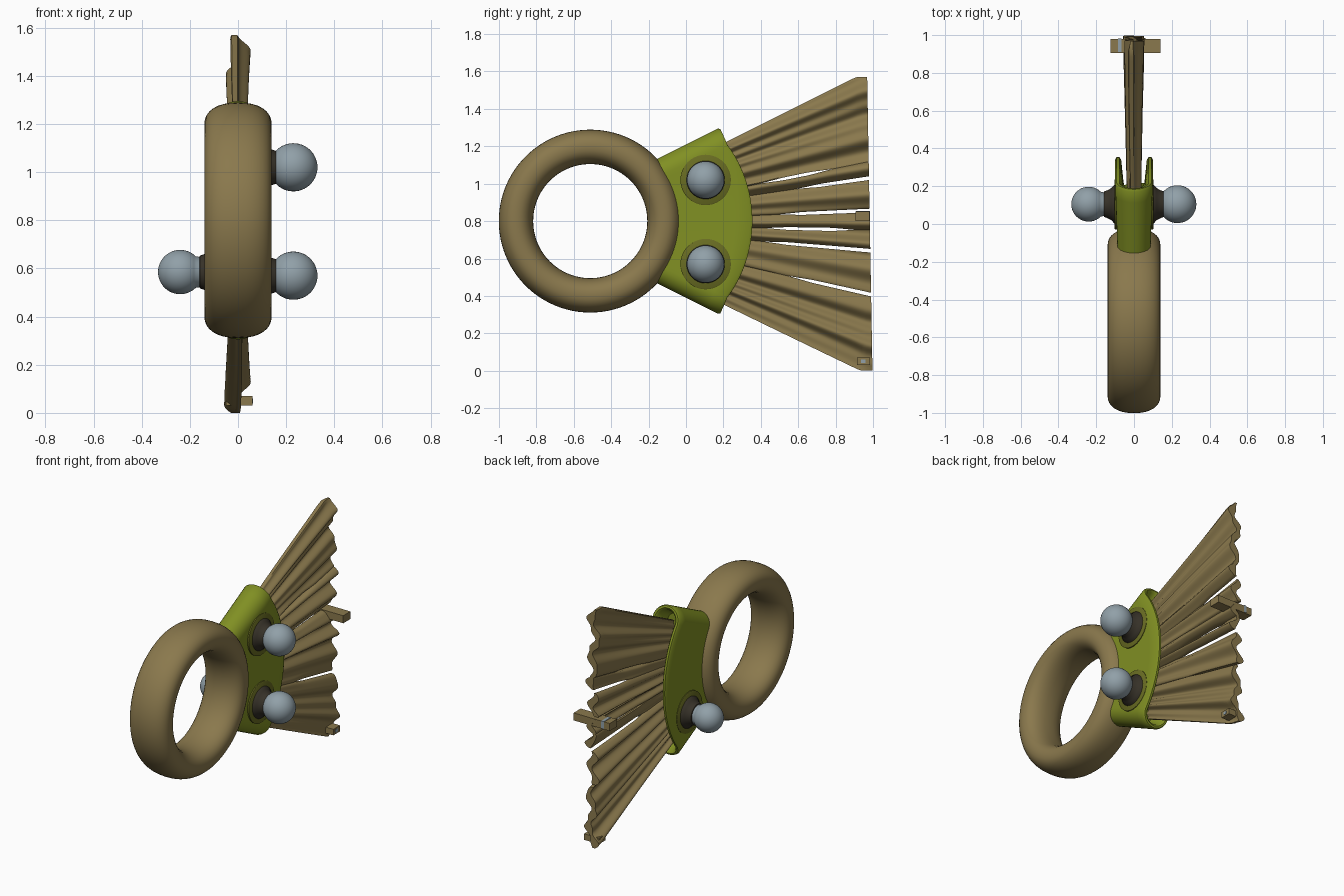
import bpy, bmesh, math

if "Cube" in bpy.data.objects:
    bpy.data.objects.remove(bpy.data.objects["Cube"])

def mat(name, rgb):
    m = bpy.data.materials.new(name)
    m.diffuse_color = (*rgb, 1)
    m.use_nodes = True
    m.node_tree.nodes["Principled BSDF"].inputs["Base Color"].default_value = m.diffuse_color
    return m

BROWN = mat("tan brown", (0.255, 0.190, 0.074))
GREEN = mat("leaf green", (0.220, 0.280, 0.017))
OLIVE = mat("dark olive", (0.140, 0.150, 0.016))
BLACK = mat("charcoal", (0.038, 0.032, 0.022))
GREY = mat("blue grey", (0.283, 0.352, 0.392))

def loft(name, rings, material, closed=False, angle=40):
    """Skin a list of equal-length point loops; cap the ends unless closed."""
    bm = bmesh.new()
    vs = [[bm.verts.new(p) for p in r] for r in rings]
    n, k = len(rings), len(rings[0])
    for i in range(n if closed else n - 1):
        a, b = vs[i], vs[(i + 1) % n]
        for j in range(k):
            bm.faces.new((a[j], a[(j + 1) % k], b[(j + 1) % k], b[j]))
    if not closed:
        bm.faces.new(vs[0])
        bm.faces.new(vs[-1])
    bmesh.ops.recalc_face_normals(bm, faces=bm.faces)
    me = bpy.data.meshes.new(name)
    bm.to_mesh(me)
    bm.free()
    me.materials.append(material)
    ob = bpy.data.objects.new(name, me)
    bpy.context.collection.objects.link(ob)
    bpy.ops.object.select_all(action='DESELECT')
    ob.select_set(True)
    bpy.context.view_layer.objects.active = ob
    bpy.ops.object.shade_smooth_by_angle(angle=math.radians(angle))
    return ob

def spow(v, e):
    return math.copysign(abs(v) ** e, v)

# Handle ring: squarish oval section swept round the x axis
rings = []
for i in range(96):
    a = 2 * math.pi * i / 96
    loop = []
    for j in range(32):
        t = 2 * math.pi * j / 32
        r = 0.397 + 0.092 * spow(math.cos(t), 0.88)
        loop.append((0.14 * spow(math.sin(t), 0.88),
                     -0.512 + r * math.cos(a), 0.8 + r * math.sin(a)))
    rings.append(loop)
loft("handle_ring", rings, BROWN, closed=True)

# Green sleeve: pill section fanning out, hollow at the back
APEX, SPREAD = -0.82, math.atan(0.5)

def pill(f, half, inset):
    """f runs from the ring end (0) to the back rim (1)."""
    pts = []
    arc = [math.pi * i / 16 for i in range(17)]
    flat = [1 - 2 * i / 24 for i in range(1, 24)]
    sec = [(math.cos(a), 1, math.sin(a)) for a in arc]
    sec += [(-1, k, 0) for k in flat]
    sec += [(-math.cos(a), -1, -math.sin(a)) for a in arc]
    sec += [(1, -k, 0) for k in flat]
    for x, k, e in sec:
        mid = 0.72 + 0.02 * k * k
        end = 1.175 - 0.057 * k * k
        r = mid + (end - mid) * f
        s = k * (r * SPREAD - inset - half) + half * e
        pts.append((half * x, APEX + r * math.cos(s / r), 0.8 + r * math.sin(s / r)))
    return pts

sleeve = [pill(f, 0.088 + 0.012 * f, 0) for f in (0, 0.2, 0.4, 0.6, 0.8, 0.97)]
sleeve += [pill(1, 0.092, 0.008), pill(1, 0.078, 0.02), pill(0.97, 0.068, 0.03), pill(0.7, 0.055, 0.04)]
loft("green_sleeve", sleeve, GREEN)

# Knobs: olive seat, flared charcoal neck and grey ball, turned about x
def turned(name, profile, side, y, z, material):
    rings = [[(side * x, y + r * math.cos(2 * math.pi * j / 40), z + r * math.sin(2 * math.pi * j / 40))
              for j in range(40)] for x, r in profile]
    loft(name, rings, material, angle=50)

for label, side, z, cx, rad in (("upper_right", 1, 1.02, 0.23, 0.1),
                                ("lower_right", 1, 0.57, 0.23, 0.1),
                                ("lower_left", -1, 0.585, 0.24, 0.092)):
    y = 0.105
    turned("seat_" + label, [(0.07, 0.135), (0.1, 0.135), (0.103, 0.13)], side, y, z, OLIVE)
    turned("neck_" + label, [(0.08, 0.105), (0.104, 0.102), (0.12, 0.085), (0.14, 0.074),
                             (0.158, 0.068), (0.165, 0.05)], side, y, z, BLACK)
    ball = [(0.14, 0.06)]
    a0 = math.acos(0.065 / rad)
    for i in range(21):
        a = -a0 + (a0 + math.pi / 2 - 0.01) * i / 20
        ball.append((cx + rad * math.sin(a), rad * math.cos(a)))
    turned("ball_" + label, ball, side, y, z, GREY)

# Pleated fan: wavy locks with thin slits between them
ROOT = -0.68
# slit slope, first y, last y
SLITS = [(-0.227, 0.55, 1.1), (-0.086, 0.42, 1.1), (-0.02, 0.42, 0.9),
         (0.043, 0.5, 1.1), (0.147, 0.6, 1.1), (0.2, 0.4, 0.78)]

def slit_width(slit, y):
    s, y0, y1 = slit
    return 0.006 * max(0, min(1, (y - y0) / 0.12, (y1 - y) / 0.12))

def fan_surface(s, y):
    """Mid-plane offset and half thickness of the pleats."""
    g = max(0, (y - 0.15) / 0.85)
    c = (0.008 + 0.014 * g) * math.sin(64 * s + 2 * math.sin(9 * s) + 0.8 * y)
    c += 0.006 * g * math.sin(23 * s + 3 * y)
    t = 0.022 + 0.009 * math.cos(96 * s + 1.5 * math.sin(17 * s) + y)
    return c, t

limits = [None] + SLITS + [None]
for n in range(len(limits) - 1):
    low, high = limits[n], limits[n + 1]
    a0 = low[0] if low else -0.49
    b0 = high[0] if high else 0.49
    count = max(10, int((b0 - a0) * 190))
    rings = []
    for i in range(31):
        v = i / 30
        yb = 0.15 + 0.835 * v
        cap = min(0.49, 0.785 / (yb - ROOT))
        a = a0 + slit_width(low, yb) if low else -cap
        b = b0 - slit_width(high, yb) if high else cap
        front, back = [], []
        for j in range(count + 1):
            u = j / count
            s = a + (b - a) * u
            z = 0.785 + s * (yb - ROOT)
            y = yb + v * (0.012 - 0.018 * z)
            c, t = fan_surface(s, yb)
            edge = min(u, 1 - u) * (b - a) / 0.02
            t *= 0.45 + 0.55 * math.sqrt(min(1, edge))
            front.append((c + t, y, z))
            back.append((c - t, y, z))
        rings.append(front + back[::-1])
    loft("fan_lock_%d" % (n + 1), rings, BROWN, angle=50)

# Small cross bar and tags at the back edge of the fan
def box(name, lo, hi, material):
    rings = [[(x, lo[1], lo[2]), (x, hi[1], lo[2]), (x, hi[1], hi[2]), (x, lo[1], hi[2])]
             for x in (lo[0], hi[0])]
    loft(name, rings, material, angle=20)

box("cross_bar", (-0.125, 0.905, 0.80), (0.14, 0.98, 0.85), BROWN)
box("bar_patch", (-0.085, 0.91, 0.804), (-0.065, 0.983, 0.853), GREY)
box("lower_tag", (-0.05, 0.915, 0.03), (0.06, 0.985, 0.07), BROWN)
box("tag_patch", (0.055, 0.935, 0.04), (0.062, 0.96, 0.06), GREY)
